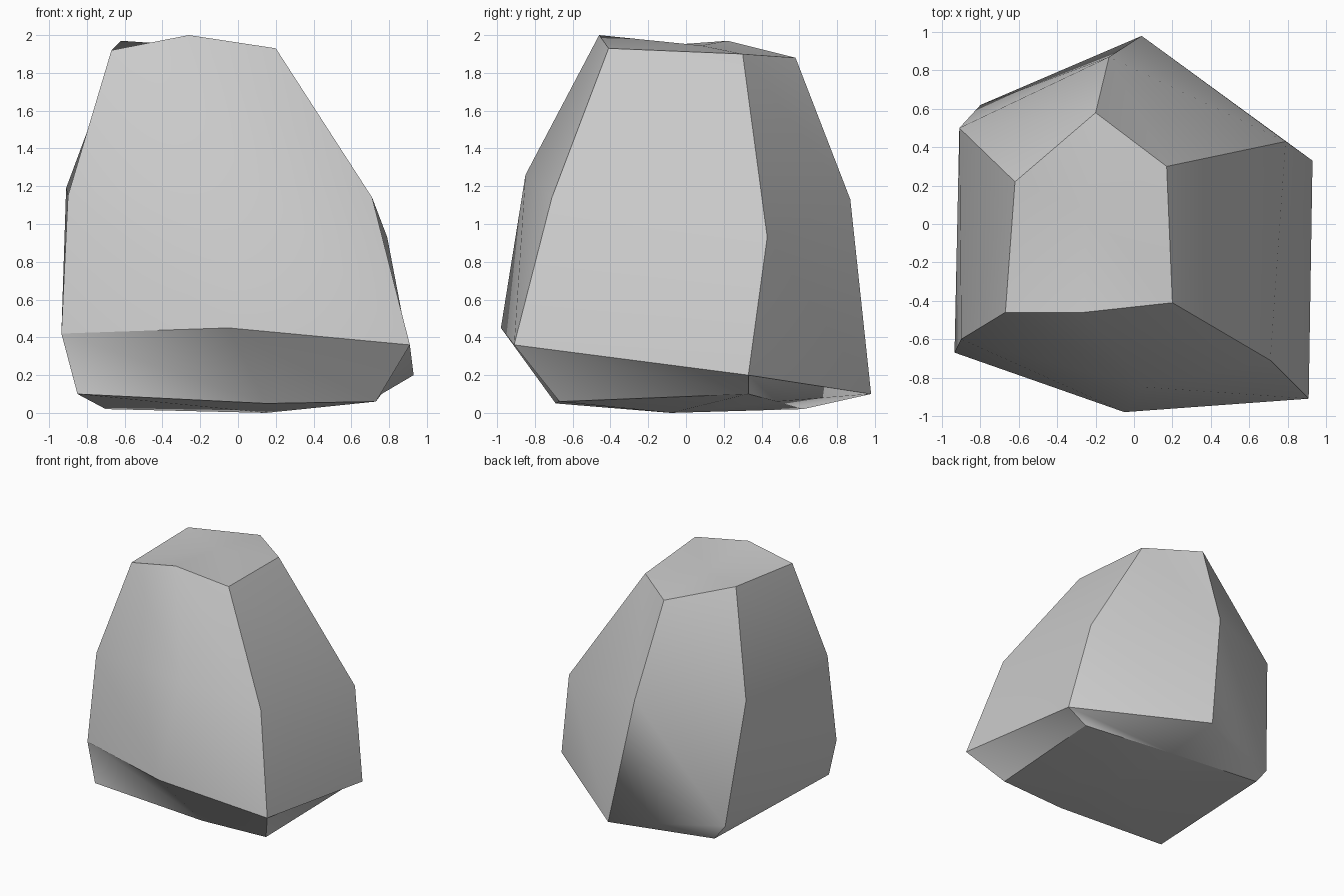
import bpy, bmesh

cube = bpy.data.objects.get("Cube")
if cube:
    bpy.data.objects.remove(cube)

stone = bpy.data.materials.new("stone_grey")
stone.use_nodes = True
colour = (0.6, 0.6, 0.6, 1)
stone.diffuse_color = colour
stone.node_tree.nodes["Principled BSDF"].inputs["Base Color"].default_value = colour

# Ridges running down the boulder: top rim, shoulder, base rim, underside rim
ridges = [
    [(-.67, -.46, 1.92), (-.90, -.60, 1.15), (-.935, -.67, .42), (-.85, -.69, .10)],  # front right
    [(-.26, -.46, 2.0), (.06, -.85, 1.26), (-.05, -.98, .45), (.15, -.69, .05)],      # front middle
    [(.20, -.41, 1.93), (.71, -.71, 1.14), (.91, -.91, .36), (.73, -.67, .06)],       # front left
    [(.17, .30, 1.90), (.79, .43, .93), (.93, .33, .20), (.76, .33, .10)],            # back left
    [(-.20, .58, 1.88), (-.13, .87, 1.13), (.04, .98, .10), (.03, .48, .06)],         # back
    [(-.62, .22, 1.97), (-.91, .50, 1.19), (-.80, .62, .15), (-.70, .62, .02)],       # back right
]
FRONT_MIDDLE, BACK = 1, 4

bm = bmesh.new()
grid = [[bm.verts.new(p) for p in ridge] for ridge in ridges]
crown = bm.verts.new((-.25, .08, 1.945))
underside = bm.verts.new((.15, -.08, 0))

# Sides, split into triangles along matching diagonals, with top and bottom fans
count = len(grid)
for i in range(count):
    a, b = grid[i], grid[(i + 1) % count]
    for r in range(3):
        bm.faces.new((a[r], a[r + 1], b[r + 1]))
        bm.faces.new((a[r], b[r + 1], b[r]))
    bm.faces.new((crown, a[0], b[0]))
    bm.faces.new((underside, b[3], a[3]))

for face in bm.faces:
    face.smooth = True


def crease(v, w):
    bm.edges.get((v, w)).smooth = False


# Crisp chipped edges: the rims, and every ridge except the soft front one
for i in range(count):
    a, b = grid[i], grid[(i + 1) % count]
    crease(a[0], b[0])
    crease(a[3], b[3])
    if i < BACK:
        crease(a[2], b[2])
    if i != FRONT_MIDDLE:
        crease(a[0], a[1])
        crease(a[1], a[2])
        if i != BACK:
            crease(a[2], a[3])

bmesh.ops.recalc_face_normals(bm, faces=bm.faces)
mesh = bpy.data.meshes.new("boulder")
bm.to_mesh(mesh)
bm.free()
mesh.materials.append(stone)
bpy.context.collection.objects.link(bpy.data.objects.new("boulder", mesh))
